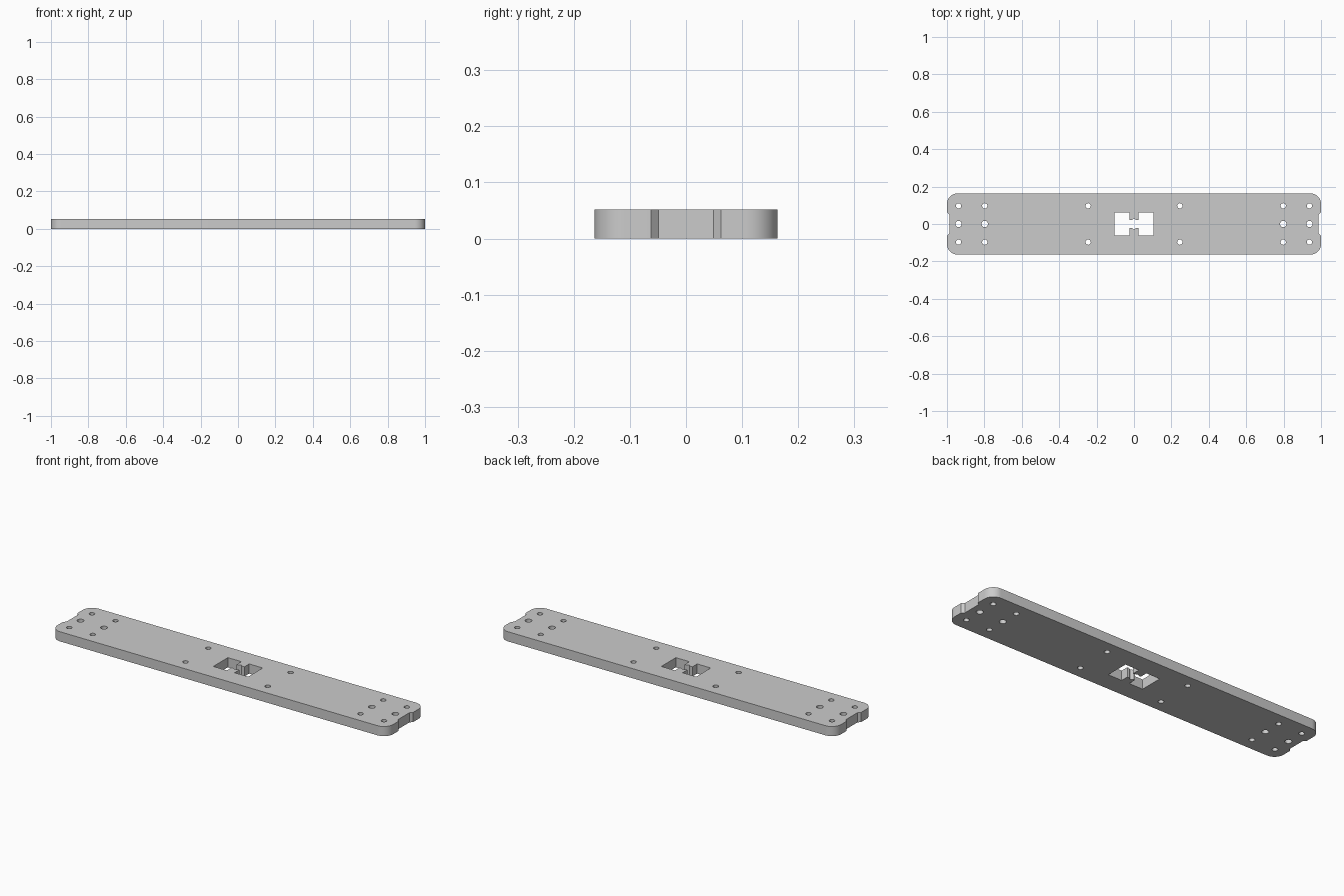
import bpy, bmesh
from math import sin, cos, pi, radians

if "Cube" in bpy.data.objects:
    bpy.data.objects.remove(bpy.data.objects["Cube"])

THICK = 0.052
L, W, R = 1.0, 0.163, 0.055      # half length, half width, corner radius
NOTCH = 0.013                    # depth of the end notches


def quarter_to_full(q):
    """Mirror a first-quadrant path (from +x side to +y side) into a closed loop."""
    half = q + [(-x, y) for x, y in reversed(q) if x > 1e-6]
    return half + [(x, -y) for x, y in reversed(half)]


def circle(cx, cy, r, n=24):
    return [(cx + r * cos(2 * pi * i / n), cy + r * sin(2 * pi * i / n)) for i in range(n)]


# Outer outline: shallow end notch, then rounded corner
arc = [(L - R + R * cos(a), W - R + R * sin(a)) for a in (pi / 2 * i / 12 for i in range(13))]
loops = [quarter_to_full([(L - NOTCH, 0.049), (L, 0.062)] + arc)]

# Central opening with two tabs, each with a small V in its tip
loops.append(quarter_to_full([(0.104, 0.062), (0.023, 0.062), (0.023, 0.021),
                              (0.013, 0.021), (0.0, 0.029)]))

# Screw holes
for s in (-1, 1):
    for x in (0.245, 0.798, 0.938):
        for y in (-0.097, 0.097):
            loops.append(circle(s * x, y, 0.014))
    for x in (0.798, 0.938):
        loops.append(circle(s * x, 0, 0.017))

# Filled, extruded profile
curve = bpy.data.curves.new("plate_profile", 'CURVE')
curve.dimensions = '2D'
curve.fill_mode = 'BOTH'
curve.extrude = THICK / 2
for pts in loops:
    sp = curve.splines.new('POLY')
    sp.points.add(len(pts) - 1)
    for p, (x, y) in zip(sp.points, pts):
        p.co = (x, y, 0, 1)
    sp.use_cyclic_u = True
plate = bpy.data.objects.new("mounting_plate", curve)
bpy.context.collection.objects.link(plate)
bpy.context.view_layer.objects.active = plate
plate.select_set(True)
bpy.ops.object.convert(target='MESH')
plate = bpy.context.object
plate.name = "mounting_plate"

# Weld, stand on the ground
bm = bmesh.new()
bm.from_mesh(plate.data)
bmesh.ops.remove_doubles(bm, verts=bm.verts, dist=1e-5)
bmesh.ops.translate(bm, verts=bm.verts, vec=(0, 0, THICK / 2))
bmesh.ops.recalc_face_normals(bm, faces=bm.faces)
bm.to_mesh(plate.data)
bm.free()

mat = bpy.data.materials.new("light_grey")
mat.diffuse_color = (0.6, 0.6, 0.6, 1)
mat.use_nodes = True
mat.node_tree.nodes["Principled BSDF"].inputs["Base Color"].default_value = mat.diffuse_color
plate.data.materials.clear()
plate.data.materials.append(mat)
bpy.ops.object.shade_smooth_by_angle(angle=radians(30))
